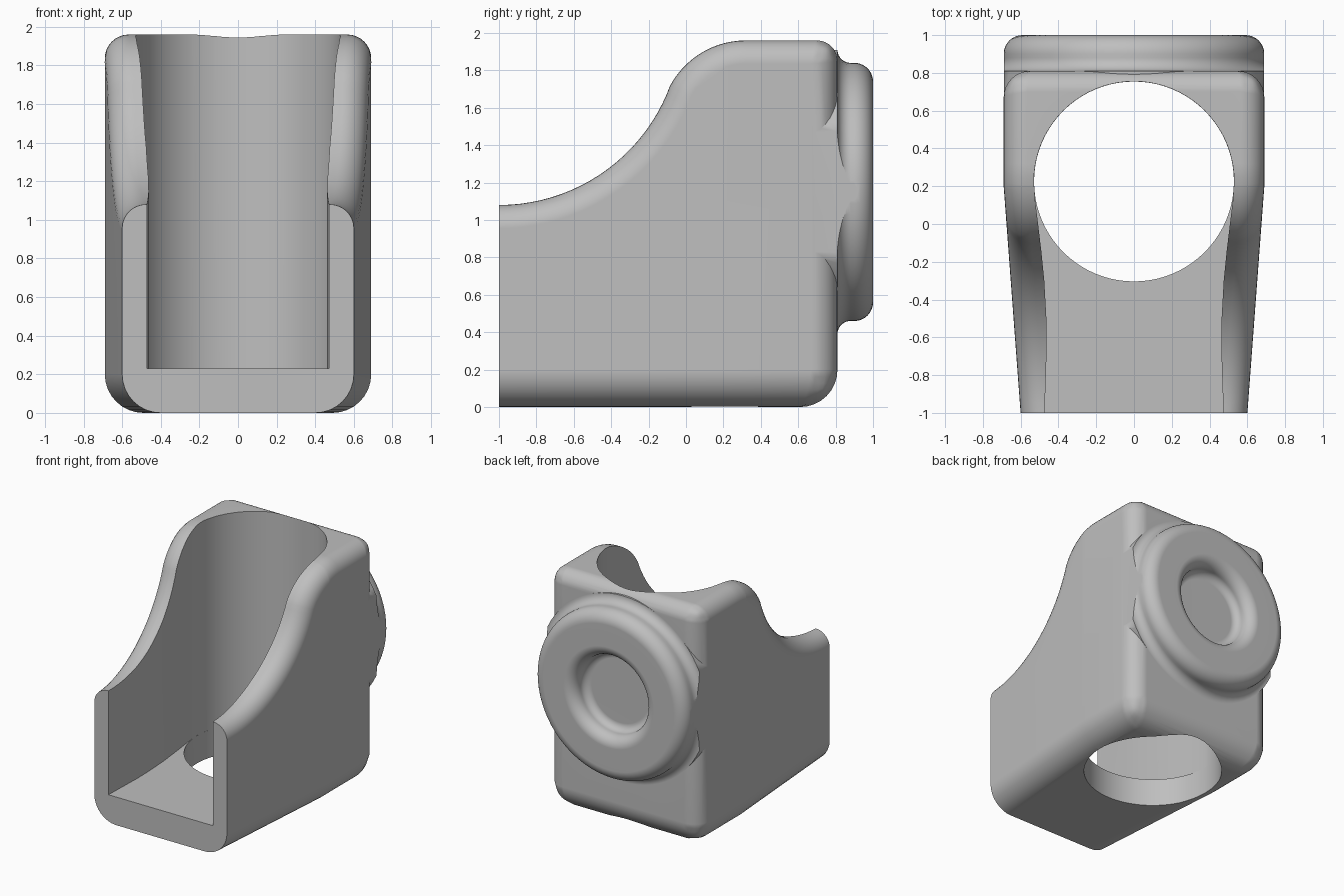
import bpy, bmesh
from math import sin, cos, radians, pi
from mathutils import Matrix

cube = bpy.data.objects.get("Cube")
if cube:
    bpy.data.objects.remove(cube)

grey = bpy.data.materials.new("plain_grey")
grey.use_nodes = True
GREY = (0.52, 0.52, 0.52, 1)
grey.diffuse_color = GREY
grey.node_tree.nodes["Principled BSDF"].inputs["Base Color"].default_value = GREY


def arc(cx, cy, r, start, end, n=10):
    steps = [radians(start + (end - start) * i / n) for i in range(n + 1)]
    return [(cx + r * cos(a), cy + r * sin(a)) for a in steps]


def make_object(name, bm):
    bmesh.ops.recalc_face_normals(bm, faces=bm.faces)
    mesh = bpy.data.meshes.new(name)
    bm.to_mesh(mesh)
    bm.free()
    mesh.materials.append(grey)
    ob = bpy.data.objects.new(name, mesh)
    bpy.context.collection.objects.link(ob)
    return ob


def prism(points, vector):
    bm = bmesh.new()
    face = bm.faces.new([bm.verts.new(p) for p in points])
    new = bmesh.ops.extrude_face_region(bm, geom=[face])["geom"]
    bmesh.ops.translate(bm, vec=vector, verts=[g for g in new if isinstance(g, bmesh.types.BMVert)])
    return bm


def activate(ob):
    bpy.ops.object.select_all(action="DESELECT")
    ob.select_set(True)
    bpy.context.view_layer.objects.active = ob


def combine(ob, other, operation):
    activate(ob)
    mod = ob.modifiers.new("combine", "BOOLEAN")
    mod.operation, mod.solver, mod.object = operation, "EXACT", other
    bpy.ops.object.modifier_apply(modifier=mod.name)
    bpy.data.objects.remove(other)


# Body: swooping side profile extruded across, narrowing toward the front
WIDE, BACK, TAPER_Y = 0.69, 0.81, 0.2
swoop = arc(-1, 2.055, 0.975, -90, -23, 20) + arc(0.32, 1.5, 0.46, 157, 90, 14)[1:]
profile = [(-1, 0)] + swoop + [(BACK, 1.96), (BACK, 0)]
bm = prism([(-WIDE, y, z) for y, z in profile], (2 * WIDE, 0, 0))
bmesh.ops.bisect_plane(bm, geom=bm.verts[:] + bm.edges[:] + bm.faces[:],
                       plane_co=(0, TAPER_Y, 0), plane_no=(0, 1, 0))
for v in bm.verts:
    if v.co.y < TAPER_Y:
        v.co.x *= 1 - 0.13 * (TAPER_Y - v.co.y) / (1 + TAPER_Y)

# Rounding widths chosen by where each edge lies
weight = bm.edges.layers.float.new("bevel_weight_edge")


def rounding(edge):
    a, b = (v.co for v in edge.verts)
    low, high = max(a.z, b.z) < 0.01, min(a.z, b.z) > 1.9
    at_back = min(a.y, b.y) > BACK - 0.01
    if a.x * b.x < 0:
        return (1 if low else 0.55 if high else 0) if at_back else 0
    if abs(a.z - b.z) > 0.5:
        return 0.7 if at_back else 0
    return 1 if low else 0.62


for e in bm.edges:
    e[weight] = rounding(e)
body = make_object("holder_body", bm)
activate(body)
bevel = body.modifiers.new("rounding", "BEVEL")
bevel.limit_method, bevel.width, bevel.segments = "WEIGHT", 0.2, 8
bevel.use_clamp_overlap = False
bpy.ops.object.modifier_apply(modifier=bevel.name)

# Round boss on the back with a dished centre and a flared root
CENTRE_Z = 1.15
ring = ([(0, 0.85)] + arc(0.26, 0.91, 0.06, -90, 0) + arc(0.41, 0.91, 0.09, 180, 90)[1:]
        + arc(0.59, 0.9, 0.1, 90, 0) + arc(0.76, 0.88, 0.07, 180, 270) + [(0.76, 0.6), (0, 0.6)])
bm = bmesh.new()
verts = [bm.verts.new((r, y, CENTRE_Z)) for r, y in ring]
edges = [bm.edges.new(pair) for pair in zip(verts, verts[1:])]
bmesh.ops.spin(bm, geom=verts + edges, cent=(0, 0, CENTRE_Z), axis=(0, 1, 0),
               angle=2 * pi, steps=72, use_duplicate=False)
bmesh.ops.remove_doubles(bm, verts=bm.verts, dist=0.0005)
boss = make_object("back_boss", bm)

# Trim the flare flush with the body sides
bm = bmesh.new()
bmesh.ops.create_cube(bm, size=1, matrix=Matrix.Diagonal((2 * WIDE - 0.004, 4, 6, 1)))
combine(boss, make_object("side_trim", bm), "INTERSECT")
combine(body, boss, "UNION")

# Open channel above the floor, flowing into the round well
half = [(0.475, -1.1), (0.47, -0.9), (0.462, -0.65), (0.464, -0.5), (0.475, -0.3),
        (0.49, -0.15), (0.508, 0), (0.523, 0.12)]
well = arc(0, 0.225, 0.53, 0, 180, 40)
outline = half + well + [(-x, y) for x, y in reversed(half)]
combine(body, make_object("channel_cutter", prism([(x, y, 0.23) for x, y in outline], (0, 0, 3))),
        "DIFFERENCE")

# Round hole through the floor
circle = arc(0, 0.225, 0.529, 0, 360, 80)[:-1]
combine(body, make_object("hole_cutter", prism([(x, y, -0.5) for x, y in circle], (0, 0, 1))),
        "DIFFERENCE")

# Smooth shading with crisp cut edges
activate(body)
bpy.ops.object.shade_smooth_by_angle(angle=radians(32))
normals = body.modifiers.new("even_shading", "WEIGHTED_NORMAL")
normals.keep_sharp = True
